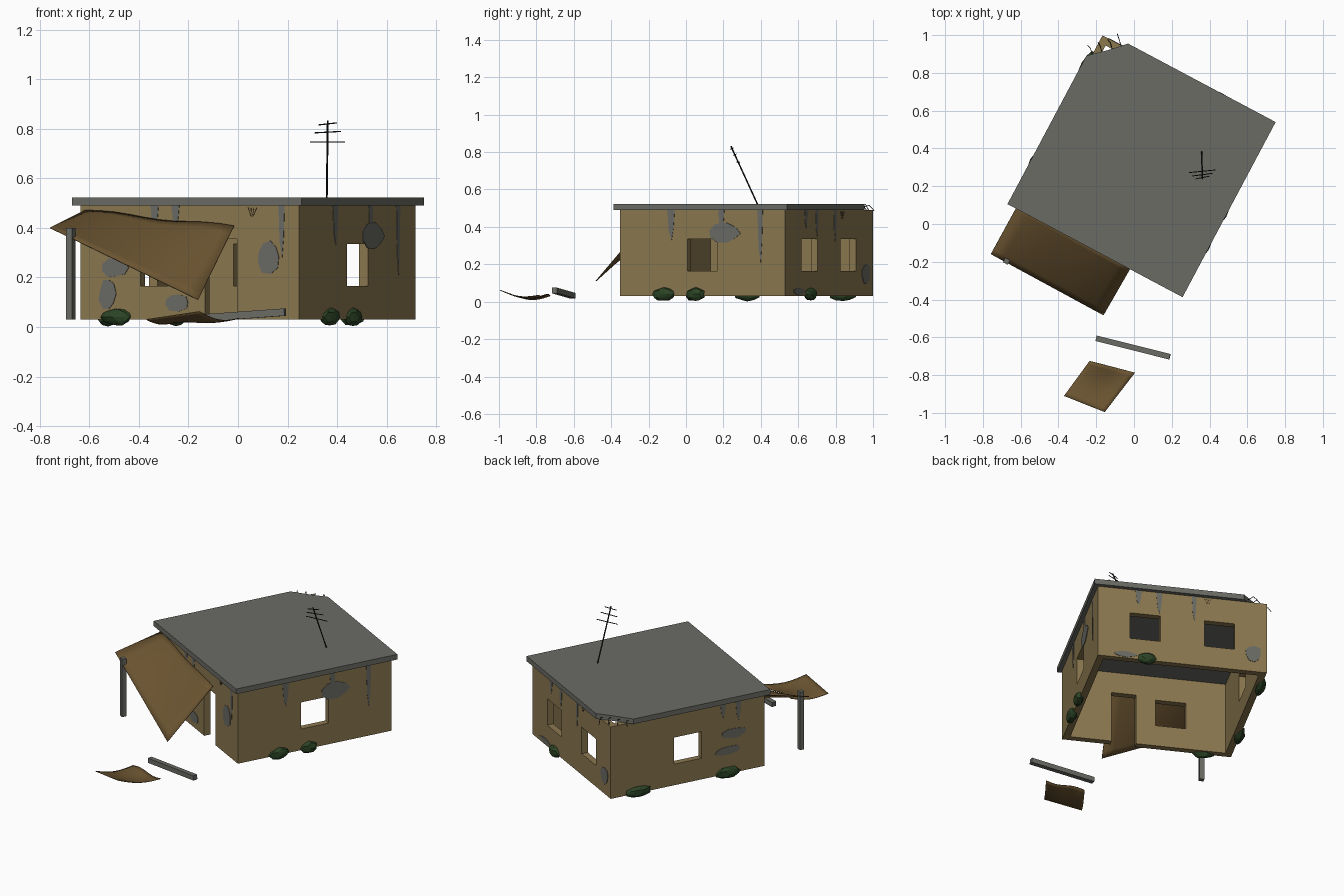
import bpy, bmesh, math, random
from mathutils import Matrix, Vector

random.seed(4)
if "Cube" in bpy.data.objects:
    bpy.data.objects.remove(bpy.data.objects["Cube"])


def material(name, r, g, b):
    m = bpy.data.materials.new(name)
    m.use_nodes = True
    m.diffuse_color = (r, g, b, 1)
    bsdf = m.node_tree.nodes["Principled BSDF"]
    bsdf.inputs["Base Color"].default_value = (r, g, b, 1)
    bsdf.inputs["Roughness"].default_value = 0.9
    return m


TAN = material("tan plaster", 0.26, 0.188, 0.078)
GREY = material("concrete grey", 0.145, 0.145, 0.13)
BROWN = material("rusty brown", 0.145, 0.088, 0.03)
GREEN = material("bush green", 0.024, 0.056, 0.018)
BLACK = material("antenna black", 0.012, 0.012, 0.012)
CRACK = material("crack brown", 0.08, 0.055, 0.022)

# House frame: square plan of half width H turned about z
H, T, BASE, TOP = 0.5, 0.04, 0.03, 0.49
HOUSE = Matrix.Translation((0.04, 0.3225, 0)) @ Matrix.Rotation(math.radians(-28), 4, 'Z')
SIDES = {"front": 0, "right": 1, "back": 2, "left": 3}


def side_matrix(side):
    return HOUSE @ Matrix.Rotation(SIDES[side] * math.pi / 2, 4, 'Z')


def finish(name, bm, mat, matrix=Matrix(), thick=0):
    bmesh.ops.transform(bm, matrix=matrix, verts=bm.verts)
    bmesh.ops.recalc_face_normals(bm, faces=bm.faces)
    mesh = bpy.data.meshes.new(name)
    bm.to_mesh(mesh)
    bm.free()
    mesh.materials.append(mat)
    ob = bpy.data.objects.new(name, mesh)
    bpy.context.collection.objects.link(ob)
    if thick:
        mod = ob.modifiers.new("thickness", 'SOLIDIFY')
        mod.thickness, mod.offset = thick, 0
    return ob


def prism(name, points, vector, mat, matrix=Matrix()):
    """Flat outline pushed along a vector."""
    bm = bmesh.new()
    face = bm.faces.new([bm.verts.new(p) for p in points])
    out = bmesh.ops.extrude_face_region(bm, geom=[face], use_keep_orig=True)
    verts = [g for g in out["geom"] if isinstance(g, bmesh.types.BMVert)]
    bmesh.ops.translate(bm, verts=verts, vec=vector)
    return finish(name, bm, mat, matrix)


def beam(name, a, b, size, mat, sides=4, turn=math.pi / 4):
    """Straight bar between two points."""
    a, b = Vector(a), Vector(b)
    bm = bmesh.new()
    bmesh.ops.create_cone(bm, cap_ends=True, segments=sides, radius1=size, radius2=size,
                          depth=(b - a).length)
    rot = (b - a).to_track_quat('Z', 'Y').to_matrix().to_4x4()
    spin = Matrix.Rotation(turn, 4, 'Z')
    return finish(name, bm, mat, Matrix.Translation((a + b) / 2) @ rot @ spin)


def wall(side, half, openings):
    """Grid of cells with the openings left out, thickened inward."""
    xs = sorted({-half, half, *[o[0] for o in openings], *[o[1] for o in openings]})
    zs = sorted({BASE, TOP, *[o[2] for o in openings], *[o[3] for o in openings]})
    bm = bmesh.new()
    for x0, x1 in zip(xs, xs[1:]):
        for z0, z1 in zip(zs, zs[1:]):
            cx, cz = (x0 + x1) / 2, (z0 + z1) / 2
            if any(o[0] < cx < o[1] and o[2] < cz < o[3] for o in openings):
                continue
            bm.faces.new([bm.verts.new((x, T / 2 - H, z))
                          for x, z in ((x0, z0), (x1, z0), (x1, z1), (x0, z1))])
    bmesh.ops.remove_doubles(bm, verts=bm.verts, dist=1e-5)
    finish(side + "_wall", bm, TAN, side_matrix(side), T)


def window(centre):
    return (centre - 0.09, centre + 0.09, 0.165, 0.335)


# Walls with door and windows
wall("front", H, [(0.07, 0.215, BASE, 0.355), window(-0.135)])
wall("back", H, [window(-0.22), window(0.22)])
wall("right", H - T, [window(0)])
wall("left", H - T, [window(0)])

# Roof slab with a broken corner
R = 0.525
prism("roof_slab", [(x, y, TOP) for x, y in
      ((-R, -R), (R, -R), (R, R), (-0.36, R), (-0.43, 0.452), (-R, 0.365))],
      (0, 0, 0.033), GREY, HOUSE)


# Bare concrete patches, water stains and cracks
def patch(side, s, z, w, h):
    pts = []
    for i in range(9):
        a = i * math.tau / 9
        k = random.uniform(0.8, 1.1)
        pts.append((s + w * k * math.cos(a), -H, z + h * k * math.sin(a)))
    prism(side + "_patch", pts, (0, -0.003, 0), GREY, side_matrix(side))


def stain(side, s, length, w=0.018):
    pts = [(s - w, -H, TOP), (s + w, -H, TOP), (s + w * 0.7, -H, TOP - length * 0.6),
           (s + w * 0.2, -H, TOP - length), (s - w * 0.6, -H, TOP - length * 0.7)]
    prism(side + "_stain", pts, (0, -0.002, 0), GREY, side_matrix(side))


def crack(side, s):
    for tilt in (-0.02, -0.007, 0.007, 0.02):
        pts = [(s + tilt, -H, TOP - 0.008), (s + tilt + 0.003, -H, TOP - 0.008),
               (s + tilt * 0.2, -H, TOP - 0.045)]
        prism(side + "_crack", pts, (0, -0.002, 0), CRACK, side_matrix(side))


for args in (("front", 0.36, 0.285, 0.055, 0.07), ("front", -0.06, 0.1, 0.06, 0.036),
             ("front", -0.34, 0.24, 0.06, 0.042), ("front", -0.375, 0.135, 0.04, 0.066),
             ("right", 0.13, 0.365, 0.095, 0.055),
             ("back", 0.42, 0.15, 0.05, 0.06), ("back", -0.34, 0.055, 0.07, 0.02),
             ("left", 0.26, 0.18, 0.085, 0.03), ("left", 0.31, 0.285, 0.085, 0.032)):
    patch(*args)
for args in (("front", 0.42, 0.21, 0.014), ("front", -0.16, 0.1), ("front", -0.065, 0.09),
             ("right", -0.19, 0.16, 0.022), ("right", 0.115, 0.14), ("right", 0.35, 0.28, 0.016),
             ("back", -0.26, 0.1), ("back", -0.137, 0.14), ("back", 0.07, 0.17, 0.014),
             ("left", 0.33, 0.13), ("left", 0.23, 0.1)):
    stain(*args)
for side, s in (("front", 0.285), ("back", -0.26), ("back", 0.15)):
    crack(side, s)


# Bent metal sheets: collapsed awning and fallen piece
def sheet(name, corners, wave, matrix=Matrix(), n=10):
    a, b, c, d = [Vector(p) for p in corners]
    bm = bmesh.new()
    rows = []
    for j in range(n + 1):
        t = j / n
        rows.append([])
        for i in range(n + 1):
            s = i / n
            p = a.lerp(b, s).lerp(d.lerp(c, s), t)
            p.z += wave(s, t)
            rows[-1].append(bm.verts.new(p))
    for r0, r1 in zip(rows, rows[1:]):
        for i in range(n):
            bm.faces.new((r0[i], r0[i + 1], r1[i + 1], r1[i]))
    for f in bm.faces:
        f.smooth = True
    return finish(name, bm, BROWN, matrix, 0.004)


sheet("awning_sheet",
      [(-0.475, -0.505, 0.47), (0.21, -0.515, 0.405), (0.2, -0.805, 0.11), (-0.478, -0.8, 0.4)],
      lambda s, t: 0.006 * math.sin(s * 9) * (1 - t), HOUSE)
sheet("fallen_sheet",
      [(-0.235, -0.725, 0.032), (0.005, -0.787, 0.035), (-0.155, -0.995, 0.062),
       (-0.37, -0.91, 0.03)],
      lambda s, t: -0.02 * math.sin(math.pi * t) + 0.008 * math.sin(math.tau * s) * (1 - t))

# Awning posts, one standing and one fallen
prism("standing_post", [(x, y, BASE) for x, y in
      ((-0.402, -0.818), (-0.374, -0.818), (-0.374, -0.79), (-0.402, -0.79))],
      (0, 0, 0.37), GREY, HOUSE @ Matrix.Translation((0, 0.01, 0)))
beam("fallen_post", (-0.2, -0.605, 0.032), (0.19, -0.703, 0.06), 0.021, GREY)

# Leaning aerial
foot, tip = Vector((0.358, 0.385, 0.515)), Vector((0.362, 0.24, 0.832))
beam("aerial_mast", foot, tip, 0.004, BLACK, 6)
for t, half, tilt in ((0.73, 0.07, 0), (0.855, 0.053, 0.003), (0.96, 0.037, 0.004)):
    p = foot.lerp(tip, t)
    d = Vector((half, 0.007, tilt))
    beam("aerial_bar", p - d, p + d, 0.0025, BLACK, 6)

# Bent reinforcing bars at the broken corner
for x, y in ((-0.39, 0.5), (-0.42, 0.46), (-0.46, 0.42), (-0.5, 0.385)):
    root = Vector((x, y, 0.507))
    bend = root + Vector((-0.025, 0.025, random.uniform(0.005, 0.015)))
    end = bend + Vector((-0.02, random.uniform(0, 0.02), -0.03))
    for a, b in ((root, bend), (bend, end)):
        beam("reinforcing_bar", HOUSE @ a, HOUSE @ b, 0.002, BLACK, 5)

# Bushes along the foot of the walls
for side, s, w in (("front", -0.335, 0.072), ("right", -0.235, 0.066), ("right", -0.04, 0.056),
                   ("back", -0.21, 0.055), ("left", 0.26, 0.08), ("left", -0.32, 0.085)):
    bm = bmesh.new()
    bmesh.ops.create_icosphere(bm, subdivisions=2, radius=1)
    for v in bm.verts:
        v.co *= random.uniform(0.88, 1.08)
    place = side_matrix(side) @ Matrix.Translation((s, -H, 0.04))
    finish(side + "_bush", bm, GREEN, place @ Matrix.Diagonal((w, 0.03, 0.036, 1)))
